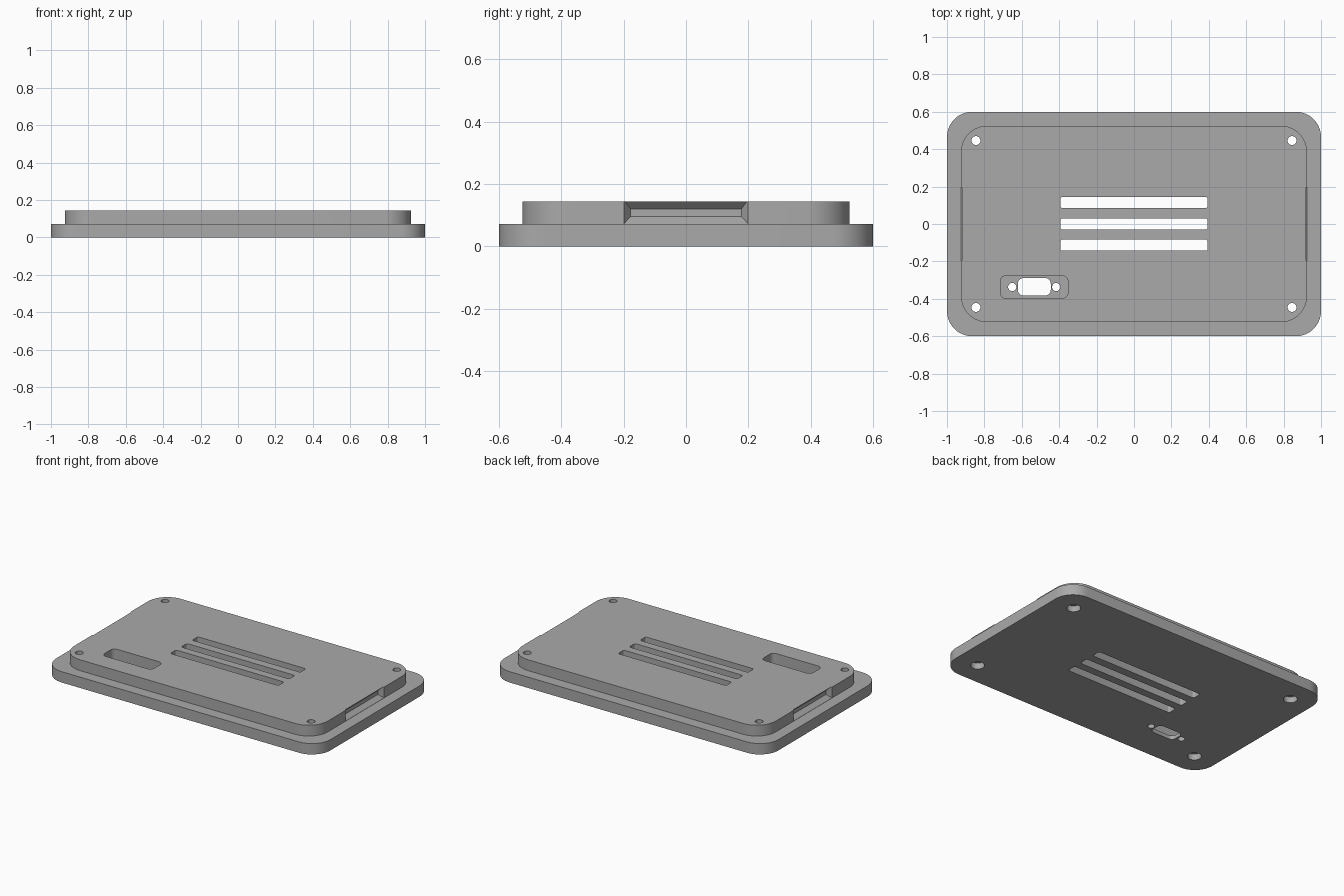
import bpy, bmesh, math

if "Cube" in bpy.data.objects:
    bpy.data.objects.remove(bpy.data.objects["Cube"])

Z_STEP, Z_TOP = 0.0715, 0.143


def link_mesh(name, bm):
    bmesh.ops.recalc_face_normals(bm, faces=bm.faces[:])
    me = bpy.data.meshes.new(name)
    bm.to_mesh(me)
    bm.free()
    ob = bpy.data.objects.new(name, me)
    bpy.context.collection.objects.link(ob)
    return ob


def loft(name, bottom, top):
    """Solid between two outlines with the same number of points."""
    bm = bmesh.new()
    a = [bm.verts.new(p) for p in bottom]
    b = [bm.verts.new(p) for p in top]
    bm.faces.new(a)
    bm.faces.new(b)
    n = len(a)
    for i in range(n):
        bm.faces.new((a[i], a[(i + 1) % n], b[(i + 1) % n], b[i]))
    return link_mesh(name, bm)


def rounded_box(name, cx, cy, hx, hy, r, z0, z1, seg=8):
    pts = []
    for k, (sx, sy) in enumerate([(1, 1), (-1, 1), (-1, -1), (1, -1)]):
        for i in range(seg + 1):
            a = math.pi / 2 * (k + i / seg)
            pts.append((cx + sx * (hx - r) + r * math.cos(a),
                        cy + sy * (hy - r) + r * math.sin(a)))
    return loft(name, [(x, y, z0) for x, y in pts], [(x, y, z1) for x, y in pts])


def cylinder(name, cx, cy, r, z0, z1, n=20):
    pts = [(cx + r * math.cos(2 * math.pi * i / n),
            cy + r * math.sin(2 * math.pi * i / n)) for i in range(n)]
    return loft(name, [(x, y, z0) for x, y in pts], [(x, y, z1) for x, y in pts])


def boolean(ob, tool, operation):
    """Apply a boolean and drop the helper."""
    bpy.context.view_layer.objects.active = ob
    m = ob.modifiers.new("cut", 'BOOLEAN')
    m.operation, m.solver, m.object = operation, 'EXACT', tool
    bpy.ops.object.modifier_apply(modifier=m.name)
    bpy.data.objects.remove(tool)


# stepped lid: wide lower plate and narrower raised plate
lid = rounded_box("enclosure_lid", 0, 0, 1.0, 0.6, 0.135, 0, Z_STEP, 12)
boolean(lid, rounded_box("raised_plate", 0, 0, 0.925, 0.525, 0.14, 0.03, Z_TOP, 12), 'UNION')

cutters = []
# three ventilation slots
for y in (-0.113, 0, 0.115):
    cutters.append(rounded_box("slot", 0, y, 0.394, 0.03, 0.012, -0.1, 0.3, 4))

# corner screw holes, counterbored from below
for sx in (-1, 1):
    for sy in (-1, 1):
        cutters.append(cylinder("screw_hole", sx * 0.845, sy * 0.446, 0.024, -0.1, 0.3))
        cutters.append(cylinder("counterbore", sx * 0.845, sy * 0.446, 0.042, -0.1, 0.04))

# connector pocket with port opening and two fixing holes
cutters.append(rounded_box("pocket", -0.534, -0.337, 0.181, 0.06, 0.03, 0.025, 0.3, 6))
cutters.append(rounded_box("port", -0.533, -0.336, 0.088, 0.047, 0.03, -0.1, 0.1, 6))
for x in (-0.651, -0.416):
    cutters.append(cylinder("fixing_hole", x, -0.337, 0.022, -0.1, 0.1))

# tapered finger recess in each short side
for s in (-1, 1):
    def rect(x, hy, z0, z1):
        return [(s * x, -hy, z0), (s * x, hy, z0), (s * x, hy, z1), (s * x, -hy, z1)]
    cutters.append(loft("finger_recess", rect(0.926, 0.2, Z_STEP, 0.15),
                        rect(0.895, 0.178, 0.095, 0.12)))

for c in cutters:
    boolean(lid, c, 'DIFFERENCE')

# single grey plastic
grey = bpy.data.materials.new("grey_plastic")
grey.diffuse_color = (0.4, 0.4, 0.4, 1)
grey.use_nodes = True
grey.node_tree.nodes["Principled BSDF"].inputs["Base Color"].default_value = grey.diffuse_color
lid.data.materials.clear()
lid.data.materials.append(grey)
for p in lid.data.polygons:
    p.material_index = 0

bpy.ops.object.select_all(action='DESELECT')
lid.select_set(True)
bpy.context.view_layer.objects.active = lid
bpy.ops.object.shade_smooth_by_angle(angle=math.radians(30))
